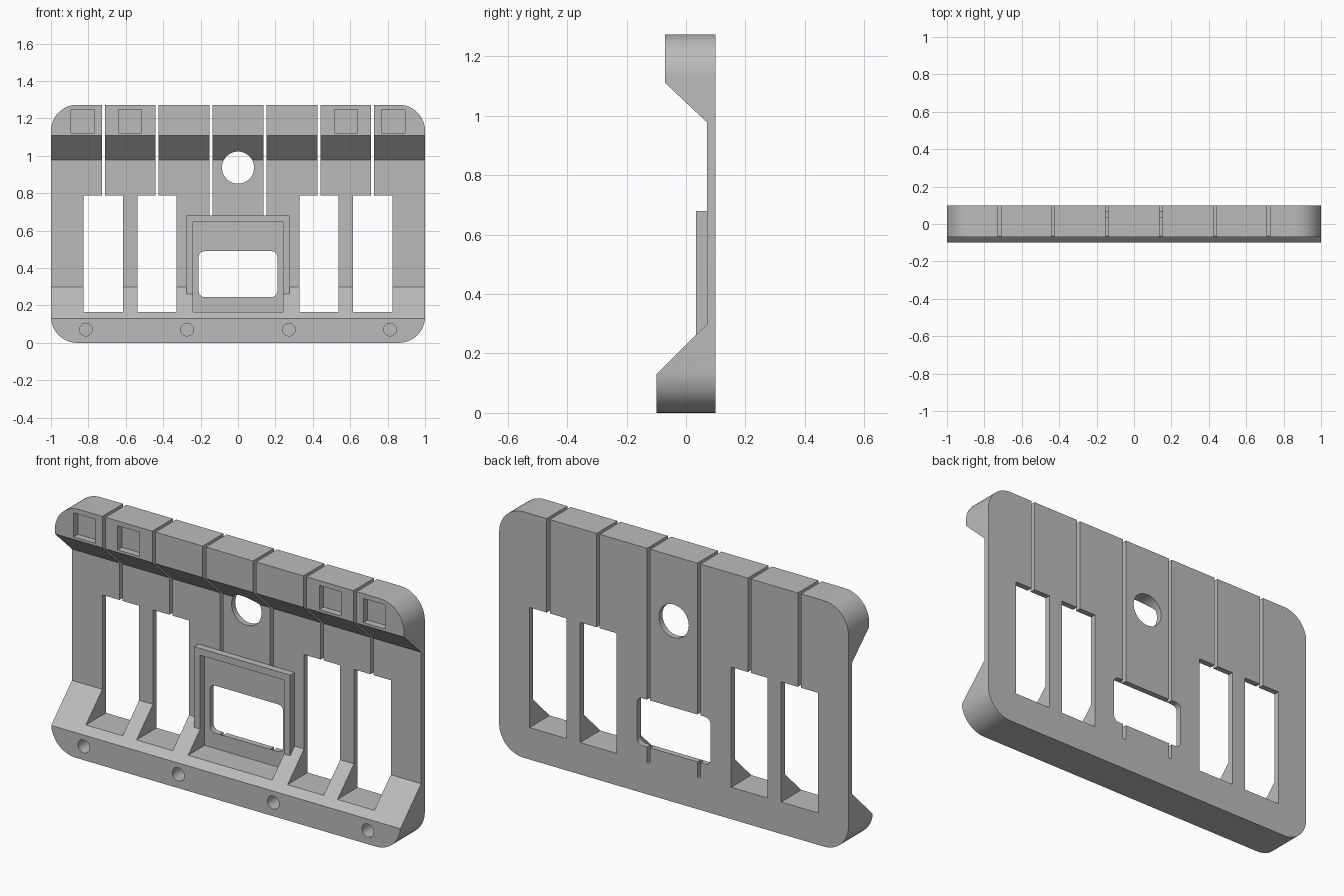
import bpy, bmesh, math
from mathutils import Vector

cube = bpy.data.objects.get("Cube")
if cube:
    bpy.data.objects.remove(cube)

grey = bpy.data.materials.new("mid grey")
grey.use_nodes = True
colour = (0.5, 0.5, 0.5, 1)
grey.diffuse_color = colour
grey.node_tree.nodes["Principled BSDF"].inputs["Base Color"].default_value = colour

TOP, BACK, WEB = 1.273, 0.1, 0.07   # height, back plane, front of the thin web


def prism(name, points, lo, hi, axis="y"):
    """Extrude an outline: (x, z) points along y, or (y, z) points along x."""
    bm = bmesh.new()
    place = (lambda a, b: (a, lo, b)) if axis == "y" else (lambda a, b: (lo, a, b))
    face = bm.faces.new([bm.verts.new(place(a, b)) for a, b in points])
    new = bmesh.ops.extrude_face_region(bm, geom=[face])["geom"]
    offset = Vector((0, hi - lo, 0) if axis == "y" else (hi - lo, 0, 0))
    bmesh.ops.translate(bm, vec=offset, verts=[v for v in new if isinstance(v, bmesh.types.BMVert)])
    bmesh.ops.recalc_face_normals(bm, faces=bm.faces)
    mesh = bpy.data.meshes.new(name)
    bm.to_mesh(mesh)
    bm.free()
    mesh.materials.append(grey)
    obj = bpy.data.objects.new(name, mesh)
    bpy.context.collection.objects.link(obj)
    return obj


def rect(x0, x1, z0, z1):
    return [(x0, z0), (x1, z0), (x1, z1), (x0, z1)]


def rounded(x0, x1, z0, z1, r, steps=12):
    corners = [(x1 - r, z1 - r), (x0 + r, z1 - r), (x0 + r, z0 + r), (x1 - r, z0 + r)]
    return [(cx + r * math.cos(a), cz + r * math.sin(a))
            for q, (cx, cz) in enumerate(corners)
            for a in [(q + i / steps) * math.pi / 2 for i in range(steps + 1)]]


def circle(x, z, r, n=40):
    return [(x + r * math.cos(2 * math.pi * i / n), z + r * math.sin(2 * math.pi * i / n))
            for i in range(n)]


def combine(target, tool, operation):
    tool.hide_render = True
    mod = target.modifiers.new(operation, "BOOLEAN")
    mod.operation, mod.solver, mod.object = operation, "EXACT", tool
    bpy.context.view_layer.objects.active = target
    bpy.ops.object.modifier_apply(modifier=mod.name)
    bpy.data.objects.remove(tool)


def cut(points, lo=-0.3, hi=0.3):
    combine(body, prism("cutter", points, lo, hi), "DIFFERENCE")


# Side section with thick lower and upper lips, trimmed to rounded corners
section = [(-0.1, -0.1), (BACK, -0.1), (BACK, 1.4), (-0.07, 1.4),
           (-0.07, 1.11), (WEB, 0.978), (WEB, 0.298), (-0.1, 0.13)]
body = prism("slotted_plate", section, -1.1, 1.1, "x")
combine(body, prism("outline", rounded(-1, 1, 0, TOP, 0.14), -0.3, 0.3), "INTERSECT")

# Raised frame around the window, with its recess cut into the lower ramp
combine(body, prism("frame", rect(-0.275, 0.275, 0.2, 0.68), 0.034, 0.085), "UNION")
cut(rect(-0.24, 0.24, 0.165, 0.645), hi=WEB)

# Window and round hole
cut(rounded(-0.21, 0.21, 0.245, 0.49, 0.03, 6))
cut(circle(0, 0.937, 0.086))

for side in (-1, 1):
    def span(a, b):
        return sorted((side * a, side * b))

    # Tall open slots
    for a, b in ((0.329, 0.536), (0.615, 0.826)):
        cut(rect(*span(a, b), 0.165, 0.787))
    # Narrow slits up to the top edge
    for x, bottom in ((0.144, 0.68), (0.433, 0.75), (0.719, 0.75)):
        cut(rect(*span(x - 0.009, x + 0.009), bottom, 1.4))
    # Slits continuing behind the frame
    cut(rect(*span(0.135, 0.153), 0.165, 0.7), lo=WEB)
    # Square pockets in the upper lip
    for a, b in ((0.515, 0.64), (0.767, 0.892)):
        cut(rect(*span(a, b), 1.123, 1.248), hi=-0.035)
    # Blind screw holes in the lower lip
    for x in (0.272, 0.813):
        cut(circle(side * x, 0.071, 0.034, 28), hi=0.0)

# Smooth only the rounded corners and holes
bpy.ops.object.select_all(action="DESELECT")
body.select_set(True)
bpy.context.view_layer.objects.active = body
bpy.ops.object.shade_smooth_by_angle(angle=math.radians(30))
